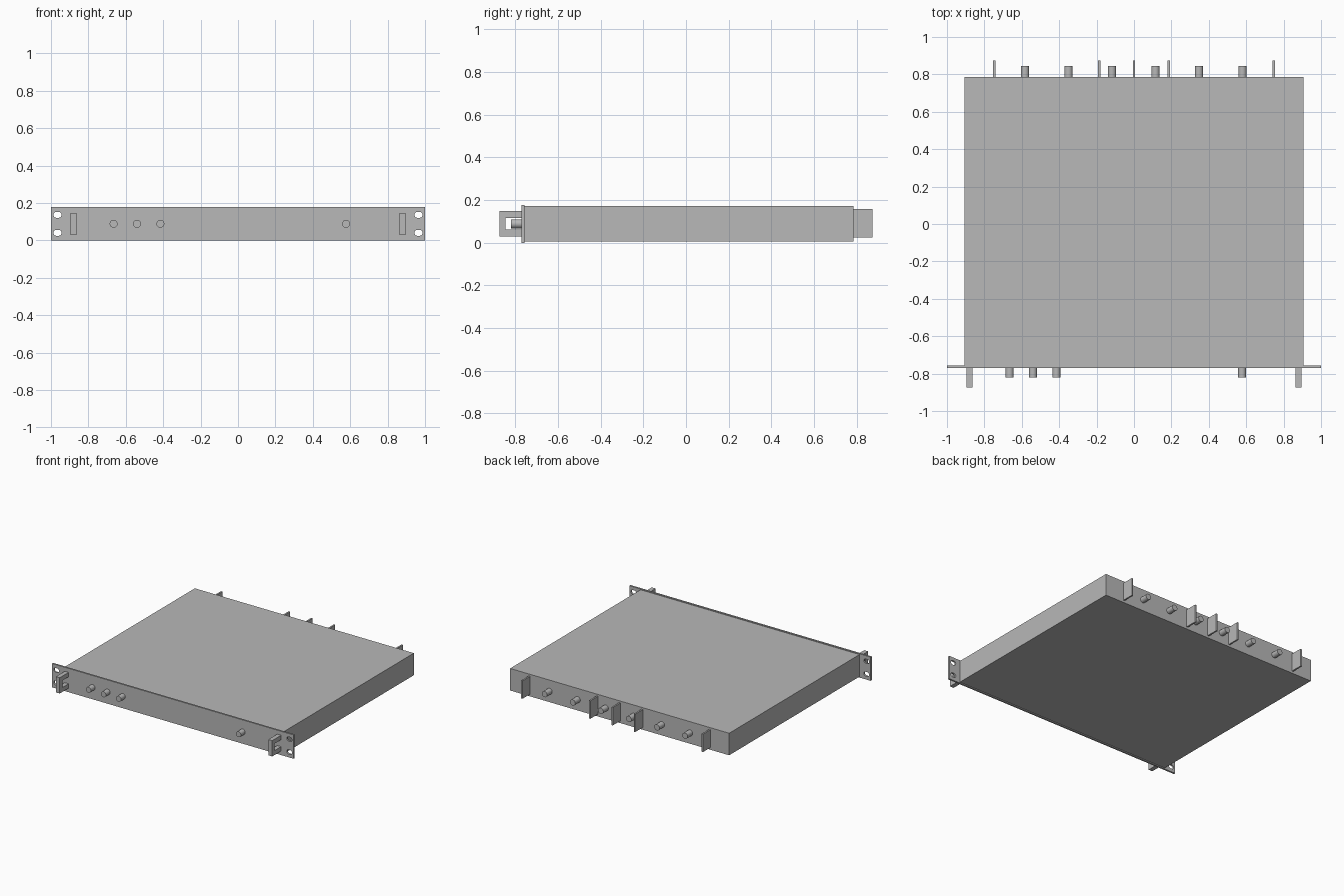
import bpy, bmesh, math
from mathutils import Matrix, Vector

cube = bpy.data.objects.get("Cube")
if cube:
    bpy.data.objects.remove(cube, do_unlink=True)

grey = bpy.data.materials.new("satin_grey")
grey.use_nodes = True
grey.diffuse_color = (0.48, 0.48, 0.48, 1)
grey.node_tree.nodes["Principled BSDF"].inputs["Base Color"].default_value = grey.diffuse_color

MID = 0.089  # mid height of the unit


def make(name, bm):
    bmesh.ops.recalc_face_normals(bm, faces=bm.faces)
    mesh = bpy.data.meshes.new(name)
    bm.to_mesh(mesh)
    bm.free()
    mesh.materials.append(grey)
    ob = bpy.data.objects.new(name, mesh)
    bpy.context.collection.objects.link(ob)
    return ob


def box(name, low, high):
    low, high = Vector(low), Vector(high)
    bm = bmesh.new()
    bmesh.ops.create_cube(bm, size=1, matrix=Matrix.Translation((low + high) / 2)
                          @ Matrix.Diagonal((high - low).to_4d()))
    return make(name, bm)


def prism(name, points, depth):
    """Extrude a closed outline along the depth vector."""
    bm = bmesh.new()
    face = bm.faces.new([bm.verts.new(p) for p in points])
    out = bmesh.ops.extrude_face_region(bm, geom=[face], use_keep_orig=True)
    verts = [v for v in out["geom"] if isinstance(v, bmesh.types.BMVert)]
    bmesh.ops.translate(bm, vec=depth, verts=verts)
    return make(name, bm)


def activate(ob):
    bpy.ops.object.select_all(action="DESELECT")
    ob.select_set(True)
    bpy.context.view_layer.objects.active = ob


def peg(name, x, y0, y1, radius):
    bm = bmesh.new()
    bmesh.ops.create_cone(bm, cap_ends=True, segments=32, radius1=radius, radius2=radius,
                          depth=y1 - y0, matrix=Matrix.Translation((x, (y0 + y1) / 2, MID))
                          @ Matrix.Rotation(math.pi / 2, 4, "X"))
    activate(make(name, bm))
    bpy.ops.object.shade_smooth_by_angle()


# Chassis and rear panel
box("chassis", (-0.907, -0.758, 0.007), (0.907, 0.773, 0.172))
box("rear_panel", (-0.907, 0.773, 0.007), (0.907, 0.785, 0.172))

# Front panel with rounded mounting slots cut through its ears
panel = box("front_panel", (-1, -0.77, 0), (1, -0.757, 0.178))
for side in (-1, 1):
    for z in (MID - 0.048, MID + 0.048):
        outline = []
        for i in range(24):
            a = math.tau * (i + 0.5) / 24
            shift = math.copysign(0.006, math.cos(a))
            outline.append((side * 0.965 + shift + 0.016 * math.cos(a), -0.8,
                            z + 0.016 * math.sin(a)))
        cutter = prism("slot_cutter", outline, (0, 0.1, 0))
        cutter.hide_render = True
        mod = panel.modifiers.new("slot", "BOOLEAN")
        mod.object = cutter
        mod.operation = "DIFFERENCE"
        mod.solver = "EXACT"
        activate(panel)
        bpy.ops.object.modifier_apply(modifier=mod.name)
        bpy.data.objects.remove(cutter, do_unlink=True)

# Square-cut pull handles
FRONT, GRIP, ROOT = -0.875, -0.845, -0.768
for name, x in (("right_handle", -0.88), ("left_handle", 0.88)):
    outer, inner = 0.059, 0.026
    side_view = [(ROOT, -outer), (FRONT, -outer), (FRONT, outer), (ROOT, outer),
                 (ROOT, inner), (GRIP, inner), (GRIP, -inner), (ROOT, -inner)]
    prism(name, [(x - 0.016, y, MID + z) for y, z in side_view], (0.032, 0, 0))

# Front knobs
for i, x in enumerate((-0.665, -0.54, -0.415, 0.578)):
    peg(f"front_knob_{i + 1}", x, -0.82, -0.768, 0.021)

# Rear connectors, evenly spaced
for i in range(6):
    peg(f"rear_connector_{i + 1}", -0.583 + 0.2326 * i, 0.783, 0.845, 0.022)

# Thin upright fins on the rear panel
for i, x in enumerate((-0.747, -0.186, 0, 0.186, 0.747)):
    box(f"rear_fin_{i + 1}", (x - 0.006, 0.783, 0.024), (x + 0.006, 0.875, 0.158))
